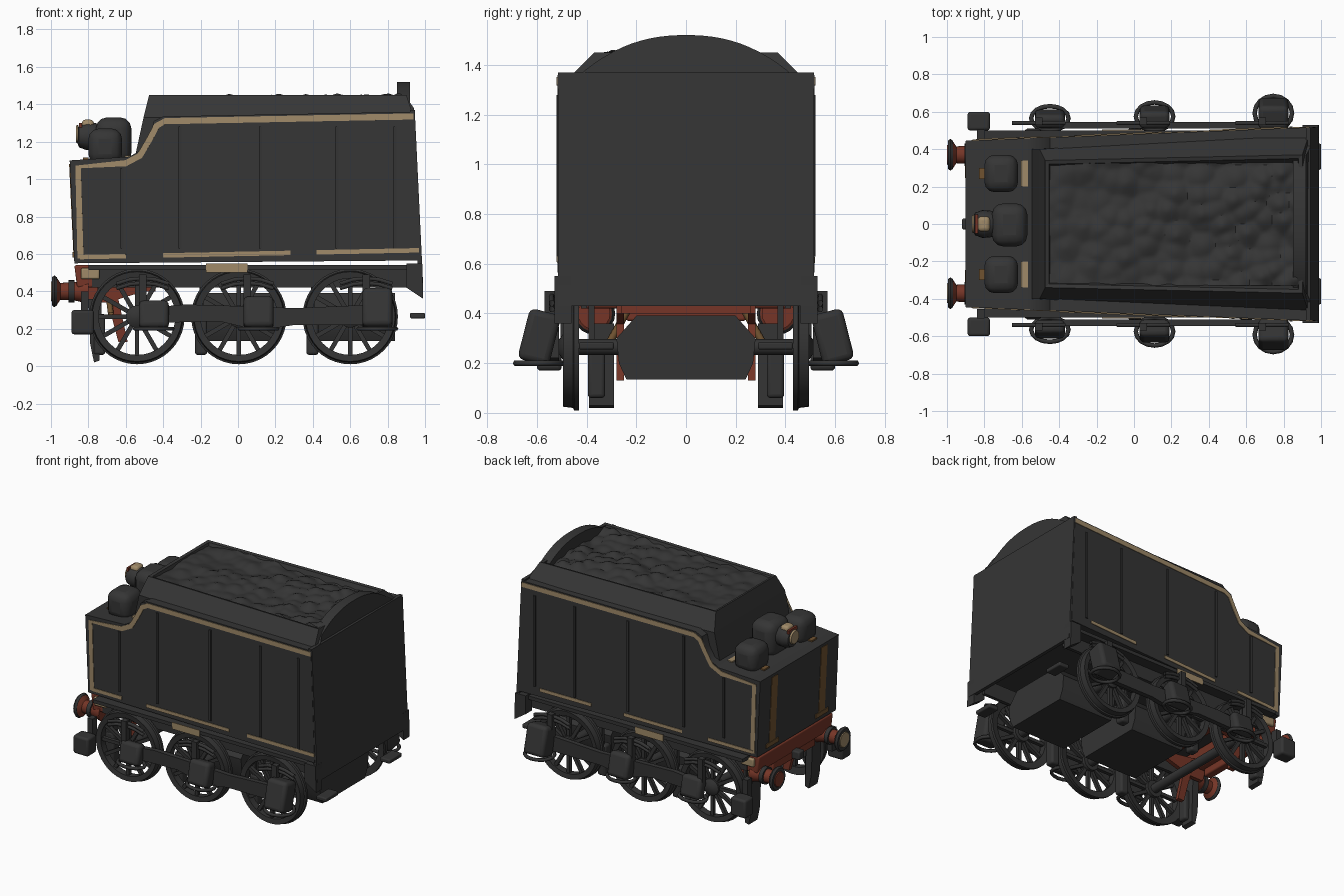
import bpy, bmesh, math
from mathutils import Matrix, Vector, noise

cube = bpy.data.objects.get("Cube")
if cube:
    bpy.data.objects.remove(cube)


def material(name, rgb):
    m = bpy.data.materials.new(name)
    m.use_nodes = True
    m.diffuse_color = (*rgb, 1)
    m.node_tree.nodes["Principled BSDF"].inputs["Base Color"].default_value = (*rgb, 1)
    return m


BLACK = material("charcoal paint", (0.036, 0.036, 0.036))
IRON = material("dark iron", (0.034, 0.034, 0.034))
GOLD = material("worn gold", (0.35, 0.255, 0.14))
RED = material("dull red", (0.18, 0.036, 0.02))
BROWN = material("dark brown", (0.16, 0.085, 0.03))


def finish(name, bm, mat, bevel=0, smooth=True):
    bmesh.ops.recalc_face_normals(bm, faces=bm.faces)
    me = bpy.data.meshes.new(name)
    bm.to_mesh(me)
    bm.free()
    me.materials.append(mat)
    ob = bpy.data.objects.new(name, me)
    bpy.context.collection.objects.link(ob)
    if bevel:
        b = ob.modifiers.new("Bevel", "BEVEL")
        b.width, b.segments = bevel, 3
    if smooth:
        bpy.ops.object.select_all(action="DESELECT")
        ob.select_set(True)
        bpy.context.view_layer.objects.active = ob
        bpy.ops.object.shade_smooth_by_angle(angle=math.radians(35))
    return ob


def add_box(bm, lo, hi, turn=None):
    lo, hi = Vector(lo), Vector(hi)
    m = Matrix.Translation((lo + hi) / 2) @ (turn or Matrix()) @ Matrix.Diagonal((*(hi - lo), 1))
    bmesh.ops.create_cube(bm, size=1, matrix=m)


def box(name, lo, hi, mat, bevel=0, turn=None):
    bm = bmesh.new()
    add_box(bm, lo, hi, turn)
    return finish(name, bm, mat, bevel)


def prism(name, pts, y0, y1, mat, shape=None, bevel=0):
    """Extrude an x-z outline from y0 to y1; shape may move the vertices."""
    bm = bmesh.new()
    face = bm.faces.new([bm.verts.new((x, y0, z)) for x, z in pts])
    for v in bmesh.ops.extrude_face_region(bm, geom=[face])["geom"]:
        if isinstance(v, bmesh.types.BMVert):
            v.co.y = y1
    if shape:
        for v in bm.verts:
            shape(v)
    return finish(name, bm, mat, bevel)


def add_lathe(bm, profile, centre, axis, steps=32, closed=False):
    """Turn (radius, offset) points about the x or y axis."""
    rows = []
    for i in range(steps):
        a = 2 * math.pi * i / steps
        p, q = math.cos(a), math.sin(a)
        rows.append([bm.verts.new(Vector(centre) + Vector((r * p, o, r * q) if axis == "y" else (o, r * p, r * q)))
                     for r, o in profile])
    n = len(profile)
    for i in range(steps):
        a, b = rows[i], rows[(i + 1) % steps]
        for j in range(n if closed else n - 1):
            k = (j + 1) % n
            bm.faces.new((a[j], a[k], b[k], b[j]))
    if not closed:
        for j in (0, n - 1):
            bm.faces.new([r[j] for r in rows])


def turned(name, profile, centre, axis, mat):
    bm = bmesh.new()
    add_lathe(bm, profile, centre, axis, 20)
    finish(name, bm, mat)


def tube(name, pts, radius, mat, cyclic=False):
    cu = bpy.data.curves.new(name, "CURVE")
    cu.dimensions, cu.bevel_depth, cu.bevel_resolution = "3D", radius, 1
    sp = cu.splines.new("POLY")
    sp.points.add(len(pts) - 1)
    for p, co in zip(sp.points, pts):
        p.co = (*co, 1)
    sp.use_cyclic_u = cyclic
    cu.materials.append(mat)
    ob = bpy.data.objects.new(name, cu)
    bpy.context.collection.objects.link(ob)


def half_width(x):
    return 0.445 + 0.039 * (x + 0.9)


def taper(v):
    v.co.y *= half_width(v.co.x)


def grid(name, rows, mat, cap=False, smooth=True):
    bm = bmesh.new()
    vs = [[bm.verts.new(p) for p in r] for r in rows]
    for a, b in zip(vs, vs[1:]):
        for j in range(len(a) if cap else len(a) - 1):
            k = (j + 1) % len(a)
            bm.faces.new((a[j], a[k], b[k], b[j]))
    if cap:
        bm.faces.new(vs[-1])
    return finish(name, bm, mat, smooth=smooth)


# Tank body with the stepped top edge
step = [(-0.9, 1.1), (-0.58, 1.12), (-0.51, 1.16), (-0.47, 1.23), (-0.45, 1.31), (-0.4, 1.335)]
prism("tank_body", [(0.97, 0.565), (-0.875, 0.55)] + step + [(0.94, 1.36)], -1, 1, BLACK, taper)
prism("rear_panel", [(0.92, 1.37), (0.945, 1.37), (0.99, 0.43), (0.965, 0.43)], -0.515, 0.515, BLACK)

# Sloping coal hopper: each ring is (z, front x, rear x, front half width, rear half width)
rings = [(1.1, -0.555, 0.94, 0.4, 0.47), (1.33, -0.505, 0.94, 0.4, 0.49), (1.45, -0.475, 0.9, 0.34, 0.37),
         (1.445, -0.455, 0.88, 0.32, 0.35), (1.39, -0.44, 0.87, 0.3, 0.32)]
grid("coal_hopper", [[(a, -f, z), (b, -r, z), (b, r, z), (a, f, z)] for z, a, b, f, r in rings], BLACK, True, False)


# Lumpy coal bed, rougher towards the rear
def coal_height(x, y):
    d = noise.voronoi(Vector((x * 10, y * 10, 0.3)))[0][0]
    return 1.43 + (0.04 + 0.03 * x) * (0.5 - d) + 0.02 * noise.noise(Vector((x * 4, y * 4, 2)))


grid("coal_bed", [[(x, y, coal_height(x, y)) for y in [-0.33 + 0.66 * j / 44 for j in range(45)]]
                  for x in [-0.455 + 1.33 * i / 88 for i in range(89)]], BLACK)

# Arched plate at the rear of the coal
arch = [(-0.44 + 0.88 * i / 24) for i in range(25)]
bm = bmesh.new()
outline = [(y, 1.35 + 0.17 * (1 - abs(y / 0.44) ** 2.3)) for y in arch] + [(0.44, 1.3), (-0.44, 1.3)]
f = bm.faces.new([bm.verts.new((0.85 if z > 1.4 else 0.87, y, z)) for y, z in outline])
for v in bmesh.ops.extrude_face_region(bm, geom=[f])["geom"]:
    if isinstance(v, bmesh.types.BMVert):
        v.co.x += 0.07
finish("rear_arch", bm, BLACK)

# Filler domes, lamp and front fittings
for y in (-0.27, 0.27):
    box("side_dome", (-0.8, y - 0.1, 1.08), (-0.62, y + 0.1, 1.27), BLACK, 0.055)
    box("dome_plate", (-0.605, y - 0.07, 1.115), (-0.54, y + 0.07, 1.127), GOLD)
    box("front_hinge", (-0.83, y - 0.03, 1.1), (-0.8, y + 0.03, 1.115), BROWN)
box("centre_dome", (-0.76, -0.12, 1.08), (-0.57, 0.11, 1.33), BLACK, 0.06)
turned("lamp", [(0.035, -0.86), (0.06, -0.85), (0.075, -0.81), (0.07, -0.76), (0.04, -0.72)], (0, 0, 1.23), "x", BLACK)
box("lamp_band", (-0.835, -0.04, 1.24), (-0.77, 0.04, 1.318), GOLD, 0.02)
turned("lamp_glass", [(0.045, -0.866), (0.05, -0.855)], (0, 0, 1.24), "x", GOLD)
box("lamp_lens", (-0.85, -0.05, 1.275), (-0.835, 0.05, 1.3), RED)

# Brown strips on the cab end
for y in (-0.28, 0.28):
    prism("end_strip", [(-0.88, 0.6), (-0.903, 1.08), (-0.895, 1.08), (-0.87, 0.6)], y - 0.035, y + 0.035, BROWN)
    box("end_strip_foot", (-0.884, y - 0.07, 0.58), (-0.875, y + 0.07, 0.61), BROWN)

# Lining, seams and running gear repeated on both sides
line = [(-0.842, 0.575), (-0.855, 1.065), (-0.6, 1.085), (-0.525, 1.125), (-0.475, 1.21), (-0.435, 1.285),
        (-0.39, 1.31), (0.938, 1.335)]
LOWER = {-1: ((-0.845, -0.6), (-0.4, 0.28), (0.42, 0.968)), 1: ((-0.845, -0.5), (-0.3, 0.15), (0.4, 0.8))}
AXLES = (-0.54, 0.005, 0.6)


def lining(name, pts, width, side):
    """Thin ribbon lying on the tapered tank side."""
    left, right = [], []
    for i, p in enumerate(pts):
        d = (Vector(pts[min(i + 1, len(pts) - 1)]) - Vector(pts[max(i - 1, 0)])).normalized()
        n = Vector((-d.y, d.x)) * width / 2
        left.append(Vector(p) + n)
        right.append(Vector(p) - n)
    rows = [[(q.x, side * (half_width(q.x) + 0.004), q.y) for q in pair] for pair in zip(left, right)]
    ob = grid(name, rows, GOLD, smooth=False)
    ob.modifiers.new("Thickness", "SOLIDIFY").thickness = 0.004


def wheel(x, s):
    bm = bmesh.new()
    c = (x, 0, 0.265)
    add_lathe(bm, [(0.205, s * 0.44), (0.255, s * 0.43), (0.255, s * 0.45), (0.245, s * 0.455),
                   (0.24, s * 0.495), (0.205, s * 0.49)], c, "y", 40, True)
    add_lathe(bm, [(0.06, s * 0.43), (0.06, s * 0.49), (0.03, s * 0.51)], c, "y", 16)
    for i in range(12):
        turn = Matrix.Rotation(math.tau * i / 12, 4, "Y")
        mid = Vector(c) + turn @ Vector((0.13, 0, 0)) + Vector((0, s * 0.465, 0))
        size = Vector((0.08, 0.013, 0.012))
        add_box(bm, mid - size, mid + size, turn)
    finish("spoked_wheel", bm, IRON)


for s in (-1, 1):
    lining("upper_lining", line, 0.033, s)
    for a, b in LOWER[s]:
        lining("lower_lining", [(x, 0.6 + 0.02 * x) for x in (a, b)], 0.024, s)
    for x in (-0.62, -0.31, 0.12, 0.53, 0.84):
        w = half_width(x)
        box("panel_seam", (x - 0.008, s * w - 0.008, 0.63), (x + 0.008, s * w + 0.008, 1.06 if x < -0.5 else 1.28), IRON)
    # Footplate and hanging frame
    box("footplate", (-0.8, s * 0.46 - 0.04, 0.515), (0.98, s * 0.46 + 0.04, 0.54), IRON)
    box("frame_plate", (-0.78, s * 0.41 - 0.012, 0.42), (0.95, s * 0.41 + 0.012, 0.53), IRON)
    box("footplate_patch", (-0.17, s * 0.503 - 0.003, 0.5), (0.05, s * 0.503 + 0.003, 0.548), GOLD)
    prism("rear_bracket", [(0.9, 0.55), (0.985, 0.55), (0.99, 0.36), (0.9, 0.42)], s * 0.46, s * 0.53, IRON)
    box("rear_coupling", (0.92, s * 0.36 - 0.07, 0.255), (1.0, s * 0.36 + 0.07, 0.285), IRON, 0.008)
    beam = [(-0.5, 0.31), (-0.28, 0.33), (0.05, 0.32), (0.3, 0.31), (0.75, 0.33),
            (0.75, 0.22), (0.3, 0.22), (0.11, 0.19), (-0.1, 0.24), (-0.5, 0.23)]
    prism("side_beam", beam, s * 0.51, s * 0.545, IRON)
    for x in AXLES:
        wheel(x, s)
        box("brake_shoe", (x - 0.235, s * 0.36 - 0.035, 0.06), (x - 0.17, s * 0.36 + 0.035, 0.28), IRON, 0.015)
        box("brake_hanger", (x - 0.21, s * 0.38 - 0.012, 0.25), (x - 0.19, s * 0.38 + 0.012, 0.46), IRON)
    # Axle boxes with springs and hanger loops
    for x, out, top in ((-0.45, 0.61, 0.35), (0.11, 0.63, 0.37), (0.745, 0.665, 0.41)):
        tilt = Matrix.Rotation(s * 0.25, 4, "X")
        lo, hi = sorted((s * 0.525, s * (out - 0.01)))
        box("axle_box", (x - 0.08, lo, 0.2), (x + 0.08, hi, top), IRON, 0.025, tilt)
        mid, depth = s * (out + 0.52) / 2, (out - 0.5) / 2 + 0.01
        ring = [(x + 0.1 * math.cos(a), mid + depth * math.sin(a), 0.2) for a in [math.tau * i / 16 for i in range(16)]]
        tube("hanger_loop", ring, 0.012, IRON, True)
        for h in (0, 0.025):
            tube("leaf_spring", [(x - 0.06 + d, s * 0.54, 0.47 - h - 1.5 * d * d) for d in (-0.14, -0.07, 0, 0.07, 0.14)],
                 0.012, IRON)
        box("spring_post", (x - 0.08, s * 0.55 - 0.02, 0.3), (x - 0.04, s * 0.55 + 0.02, 0.49), IRON)
    # Buffers with dark rims and collars
    centre = (0, s * 0.37, 0.4)
    turned("buffer", [(0.065, -0.8), (0.05, -0.87), (0.045, -0.95), (0.075, -0.97)], centre, "x", RED)
    turned("buffer_rim", [(0.075, -0.968), (0.085, -0.982), (0.075, -0.995)], centre, "x", IRON)
    turned("buffer_collar", [(0.06, -0.905), (0.06, -0.875)], centre, "x", IRON)
    turned("buffer_face", [(0.055, -0.994), (0.05, -1.0)], centre, "x", GOLD if s < 0 else RED)
    # Brackets, steps and guard irons
    box("buffer_bracket", (-0.84, s * 0.39 - 0.05, 0.465), (-0.74, s * 0.39 + 0.05, 0.525), GOLD, 0.01)
    box("step_block", (-0.89, s * 0.55 - 0.05, 0.17), (-0.77, s * 0.55 + 0.05, 0.3), IRON, 0.015)
    box("step_hanger", (-0.84, s * 0.48 - 0.025, 0.24), (-0.8, s * 0.48 + 0.025, 0.4), IRON)
    prism("guard_iron", [(-0.8, 0.36), (-0.79, 0.12), (-0.77, 0.02), (-0.74, 0.03), (-0.75, 0.36)],
          s * 0.29, s * 0.39, IRON)
    # Red frame side, strut and brown brace behind the cab end
    prism("red_frame", [(-0.85, 0.5), (-0.5, 0.45), (-0.5, 0.4), (-0.7, 0.34), (-0.8, 0.34)], s * 0.25, s * 0.28, RED)
    prism("red_strut", [(-0.7, 0.36), (-0.64, 0.36), (-0.59, 0.13), (-0.64, 0.13)], s * 0.25, s * 0.28, RED)
    tube("brown_brace", [(-0.7, s * 0.22, 0.44), (-0.68, s * 0.31, 0.28)], 0.016, BROWN)

for x in AXLES:
    turned("axle", [(0.032, -0.45), (0.032, 0.45)], (x, 0, 0.265), "y", IRON)

# Red beam at the cab end and its cross member
prism("buffer_beam", [(-0.875, 0.54), (-0.73, 0.54), (-0.76, 0.42), (-0.86, 0.42)], -0.42, 0.42, RED, bevel=0.01)
box("beam_centre", (-0.86, -0.24, 0.37), (-0.8, 0.24, 0.43), RED, 0.01)
box("cross_member", (-0.5, -0.26, 0.4), (-0.44, 0.26, 0.43), RED)
box("draw_hook", (-0.92, -0.03, 0.38), (-0.85, 0.03, 0.44), IRON, 0.01)

# Troughs below the frame
for name, a, b in (("rear_trough", 0.4, 0.84), ("middle_trough", -0.21, 0.22)):
    sections = [(0.39, 0.2), (0.3, 0.28), (0.2, 0.27), (0.135, 0.24)]
    grid(name, [[(a, -w, z), (b, -w, z), (b, w, z), (a, w, z)] for z, w in sections], IRON, True)
    box(name + "_lid", (a, -0.2, 0.37), (b, 0.2, 0.392), IRON)
